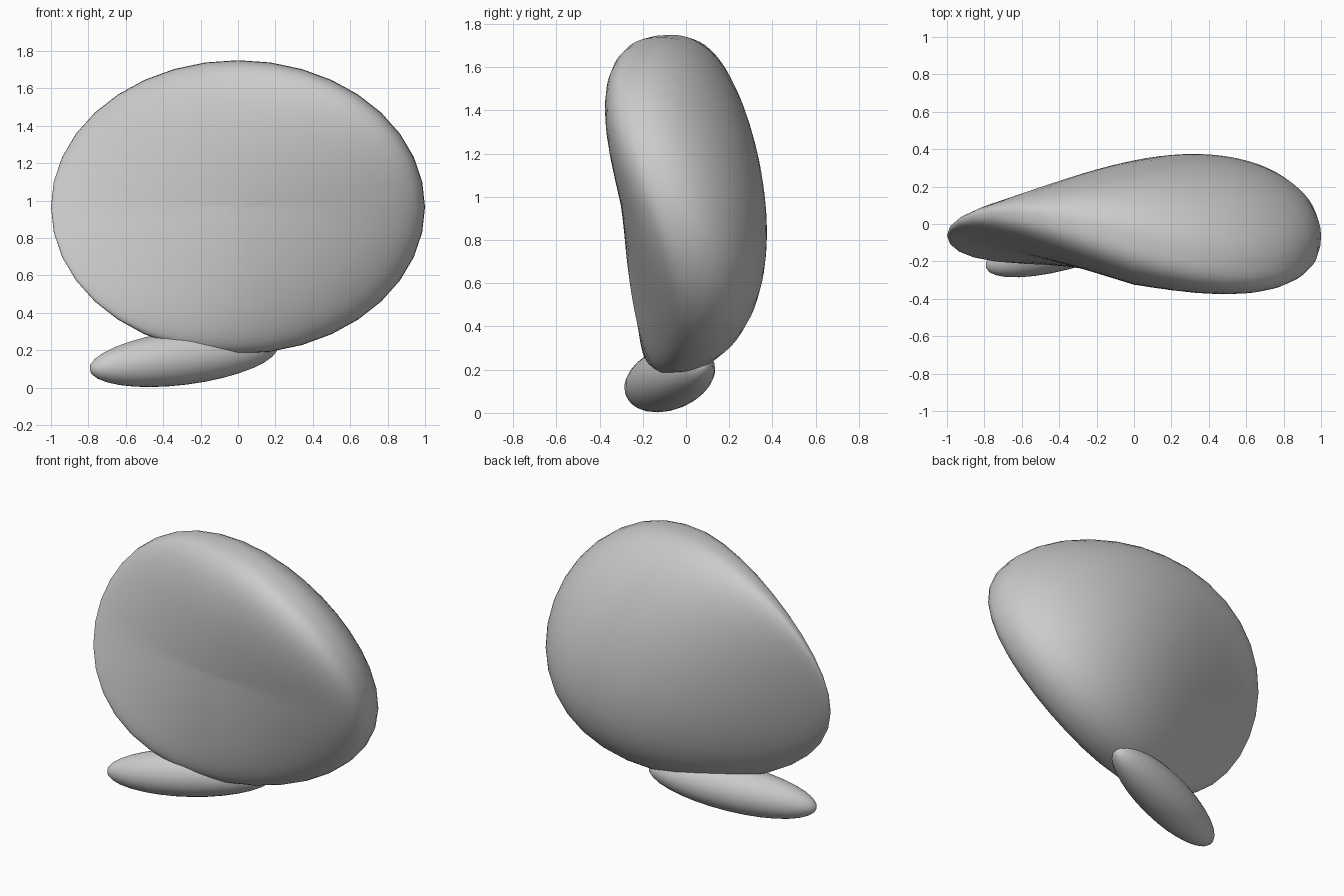
import bpy
from math import sqrt
from mathutils import Vector

if "Cube" in bpy.data.objects:
    bpy.data.objects.remove(bpy.data.objects["Cube"])


def sphere(name, segs, rings):
    bpy.ops.mesh.primitive_uv_sphere_add(segments=segs, ring_count=rings, radius=1)
    ob = bpy.context.object
    ob.name = name
    bpy.ops.object.shade_smooth()
    return ob


# Large pebble-like body: poles face front and back, rim twisted like a saddle
body = sphere("body", 36, 40)
for v in body.data.vertices:
    x, z, d = v.co.x, v.co.y, v.co.z
    depth = sqrt(max(0, 1 - x * x - z * z))
    rim = -0.06 - 0.25 * x * z
    if d < 0:
        # Rounded, bulging back, thinner to the left
        y = rim + depth * (0.40 + 0.2 * x - 0.12 * x * x)
    else:
        # Flatter front, thickest towards the upper right
        thick = 0.235 + (0.2 if x < 0 else 0.05) * x + (0.11 if z > 0 else 0.04) * z
        y = rim - thick * depth ** 0.65
    v.co = (x, y, 0.965 + 0.785 * z)

# Small slanted foot under the body
foot = sphere("foot", 32, 16)
axis = Vector((0.95, 0.30, 0.12))
foot.rotation_euler = axis.to_track_quat('Z', 'Y').to_euler()
foot.scale = (0.145, 0.145, 0.53)
foot.location = (-0.29, -0.075, 0.16)
